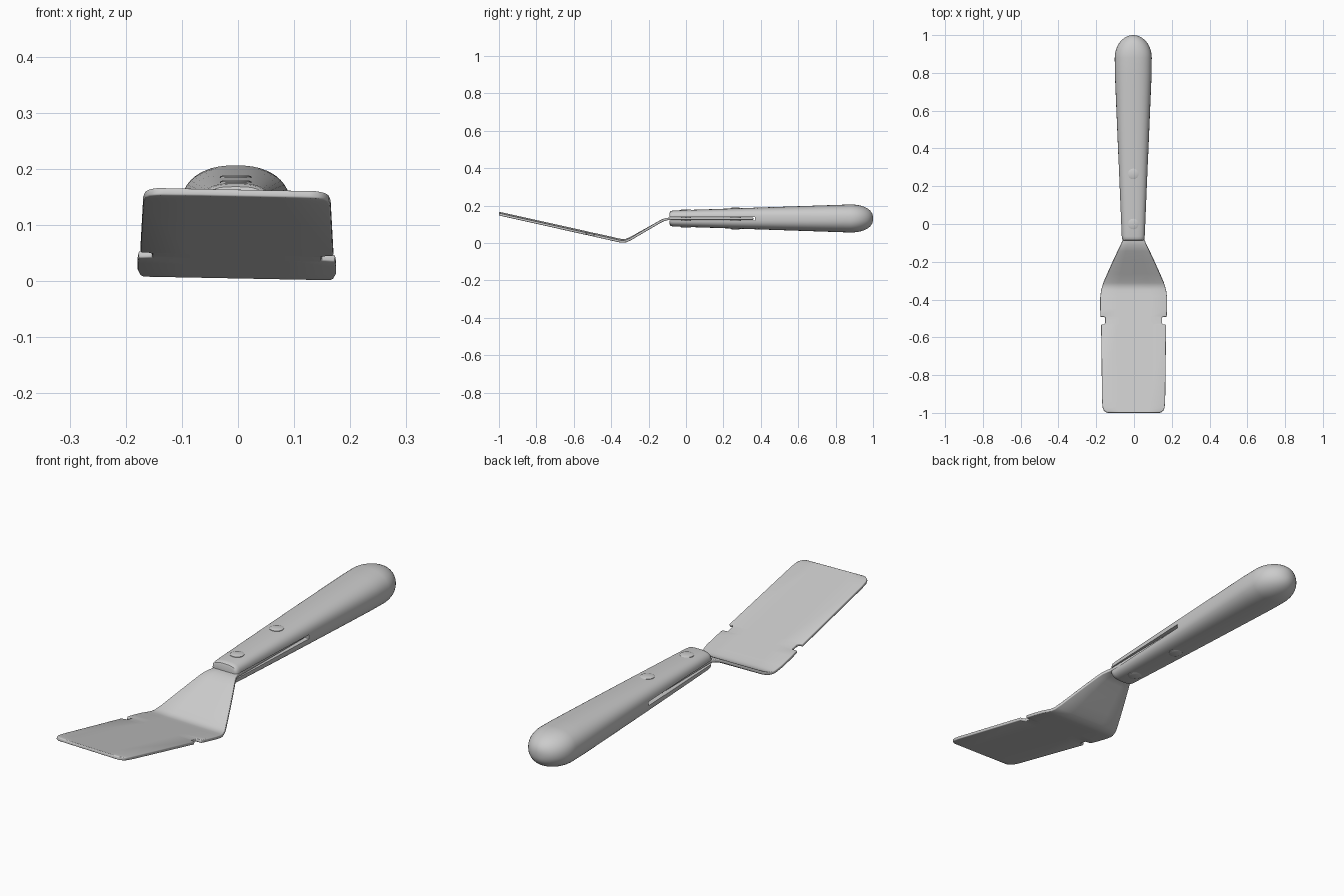
import bpy, bmesh, math
from mathutils import Matrix

cube = bpy.data.objects.get("Cube")
if cube:
    bpy.data.objects.remove(cube, do_unlink=True)

grey = bpy.data.materials.new("plain grey")
grey.use_nodes = True
grey.diffuse_color = (0.6, 0.6, 0.6, 1)
grey.node_tree.nodes["Principled BSDF"].inputs["Base Color"].default_value = (0.6, 0.6, 0.6, 1)

CX = -0.004      # handle centre line
AXIS_Z = 0.131   # handle height


def finish(bm, name, smooth=True):
    bmesh.ops.recalc_face_normals(bm, faces=bm.faces)
    me = bpy.data.meshes.new(name)
    bm.to_mesh(me)
    bm.free()
    ob = bpy.data.objects.new(name, me)
    bpy.context.collection.objects.link(ob)
    me.materials.append(grey)
    if smooth:
        bpy.ops.object.select_all(action='DESELECT')
        ob.select_set(True)
        bpy.context.view_layer.objects.active = ob
        bpy.ops.object.shade_smooth_by_angle(angle=math.radians(35))
    return ob


def lerp(points, t):
    for (a, va), (b, vb) in zip(points, points[1:]):
        if t <= b:
            return va + (vb - va) * (t - a) / (b - a)
    return points[-1][1]


# Blade, cranked neck and tang: one sheet with a side profile and a width outline
PROFILE = [(-1.0, 0.157), (-0.385, 0.020), (-0.36, 0.014), (-0.34, 0.011), (-0.32, 0.013),
           (-0.295, 0.024), (-0.14, 0.113), (-0.12, 0.123), (-0.10, 0.128), (-0.08, 0.13), (0.36, 0.13)]
OUTLINE = [(-1.0, 0.130), (-0.997, 0.145), (-0.988, 0.157), (-0.972, 0.164), (-0.94, 0.167),
           (-0.534, 0.172), (-0.533, 0.158), (-0.526, 0.151), (-0.493, 0.151), (-0.492, 0.175),
           (-0.45, 0.177), (-0.39, 0.177), (-0.35, 0.172), (-0.31, 0.160), (-0.26, 0.138),
           (-0.20, 0.111), (-0.14, 0.083), (-0.105, 0.066), (-0.09, 0.060), (-0.08, 0.057), (0.36, 0.062)]
stations = sorted({p[0] for p in PROFILE} | {p[0] for p in OUTLINE})
bm = bmesh.new()
rows = []
for y in stations:
    w, z = lerp(OUTLINE, y), lerp(PROFILE, y)
    roll = -0.02 * max(0, min(1, (-0.1 - y) / 0.25))   # slight sideways tilt of the blade
    rows.append([bm.verts.new((CX / 2 + s * w, y, z + roll * s * w)) for s in (-1, -0.5, 0, 0.5, 1)])
for r0, r1 in zip(rows, rows[1:]):
    for i in range(4):
        bm.faces.new((r0[i], r0[i + 1], r1[i + 1], r1[i]))
blade = finish(bm, "blade_and_tang")
solid = blade.modifiers.new("thickness", 'SOLIDIFY')
solid.thickness = 0.013
solid.offset = 0
bevel = blade.modifiers.new("soft_edge", 'BEVEL')
bevel.width = 0.003
bevel.segments = 2
bevel.angle_limit = math.radians(50)

# Handle: lofted superellipse sections, boxy at the neck and domed at the butt
SEG = 48
sections = [(-0.088, 0.050, 0.030, 3.0), (-0.085, 0.056, 0.037, 3.0),
            (-0.078, 0.060, 0.041, 3.0), (-0.065, 0.061, 0.043, 3.0)]
for i in range(1, 13):
    t = i / 12
    sections.append((-0.065 + 0.945 * t, 0.061 + 0.037 * min(1, t * 1.08),
                     0.043 + 0.032 * t, 3.0 - 0.7 * t))
for i in range(1, 12):
    a = i / 12 * math.pi / 2
    c, s = math.cos(a), math.sin(a)
    sections.append((0.88 + 0.12 * s, 0.098 * c, 0.075 * c ** 0.8, 2.3 - 0.3 * s))


def superellipse(a, n):
    c, s = math.cos(a), math.sin(a)
    return (math.copysign(abs(c) ** (2 / n), c), math.copysign(abs(s) ** (2 / n), s))


bm = bmesh.new()
rings = []
for y, w, h, n in sections:
    pts = [superellipse(2 * math.pi * k / SEG, n) for k in range(SEG)]
    rings.append([bm.verts.new((CX + w * u, y, AXIS_Z + h * v)) for u, v in pts])
for r0, r1 in zip(rings, rings[1:]):
    for k in range(SEG):
        bm.faces.new((r0[k], r0[(k + 1) % SEG], r1[(k + 1) % SEG], r1[k]))
bm.faces.new(rings[0])
tip = bm.verts.new((CX, 1.0, AXIS_Z))
for k in range(SEG):
    bm.faces.new((rings[-1][k], rings[-1][(k + 1) % SEG], tip))
handle = finish(bm, "handle")

# Slot sawn through the handle for the tang
bm = bmesh.new()
bmesh.ops.create_cube(bm, size=1, matrix=Matrix.Translation((0, 0.12, 0.13)) @ Matrix.Diagonal((0.4, 0.5, 0.017, 1)))
cutter = finish(bm, "slot_cutter", smooth=False)
cutter.hide_render = True
cutter.hide_viewport = True
cut = handle.modifiers.new("slot", 'BOOLEAN')
cut.object = cutter
cut.operation = 'DIFFERENCE'
cut.solver = 'EXACT'

# Rivets: one pin with slightly domed heads on top and underside
for name, y in (("front_rivet", 0.0), ("rear_rivet", 0.265)):
    half = 0.043 + 0.032 * (y + 0.065) / 0.945 + 0.003
    bm = bmesh.new()
    rings = []
    for r, z in ((0.020, -half - 0.001), (0.028, -half + 0.002), (0.028, half - 0.002), (0.020, half + 0.001)):
        rings.append([bm.verts.new((CX + r * math.cos(k * math.pi / 12), y + r * math.sin(k * math.pi / 12),
                                    AXIS_Z + z)) for k in range(24)])
    for r0, r1 in zip(rings, rings[1:]):
        for k in range(24):
            bm.faces.new((r0[k], r0[(k + 1) % 24], r1[(k + 1) % 24], r1[k]))
    bm.faces.new(rings[0])
    bm.faces.new(rings[-1])
    finish(bm, name)
